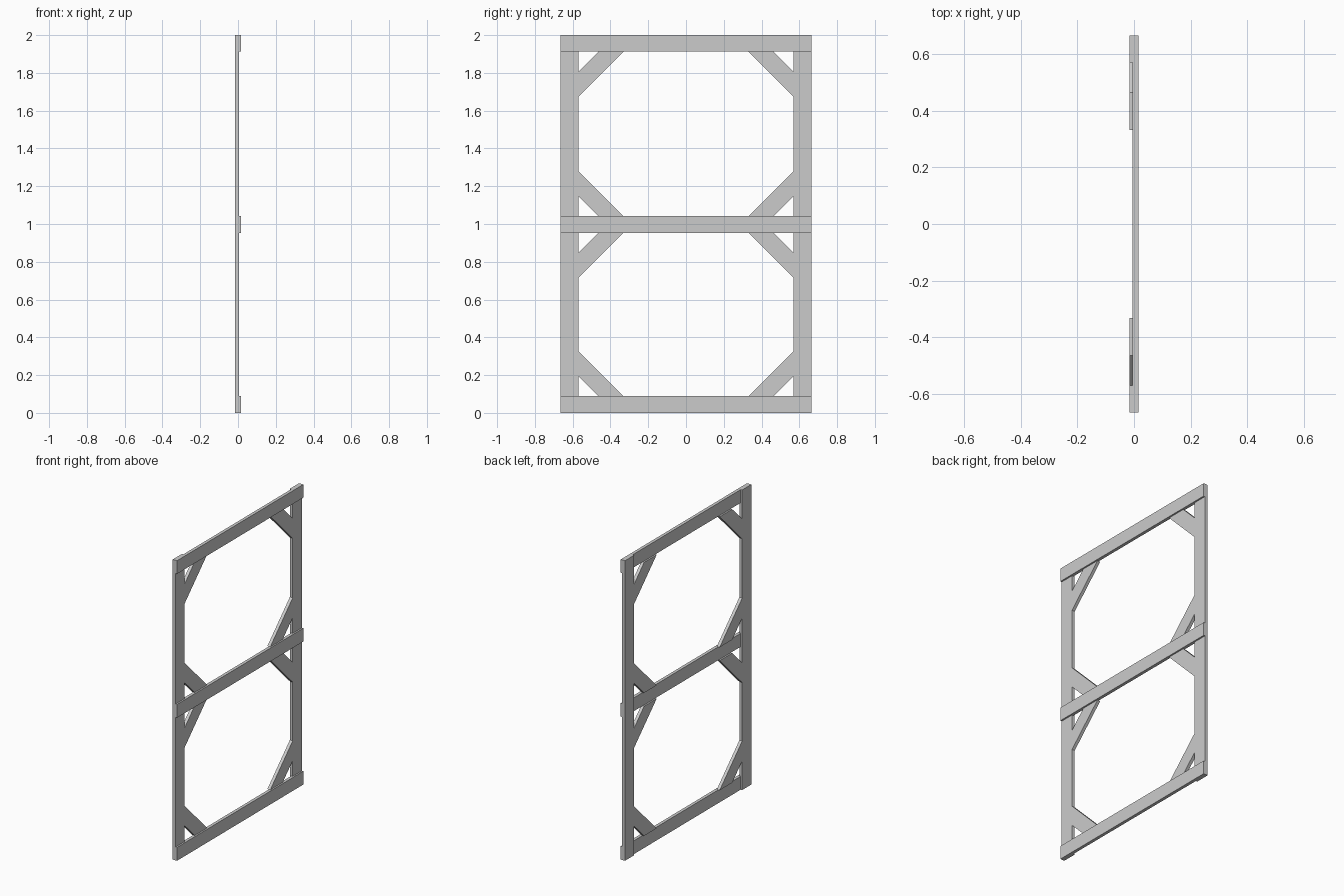
import bpy
import bmesh

if "Cube" in bpy.data.objects:
    bpy.data.objects.remove(bpy.data.objects["Cube"])

# Overall sizes: thin timber frame lying in the y-z plane
HALF_Y, POST_IN = 0.665, 0.569
BACK, FRONT = -0.0158, 0.0158
POST_FRONT, RAIL_BACK = 0.0053, -0.0053
RAILS = {"bottom_rail": (0.0, 0.089),
         "middle_rail": (0.953, 1.042),
         "top_rail": (1.912, 2.0)}


def prism(name, profile, x0, x1):
    """Extrude a closed (y, z) profile from x0 to x1."""
    bm = bmesh.new()
    face = bm.faces.new([bm.verts.new((x0, y, z)) for y, z in profile])
    ext = bmesh.ops.extrude_face_region(bm, geom=[face])
    verts = [v for v in ext["geom"] if isinstance(v, bmesh.types.BMVert)]
    bmesh.ops.translate(bm, verts=verts, vec=(x1 - x0, 0, 0))
    bmesh.ops.recalc_face_normals(bm, faces=bm.faces)
    mesh = bpy.data.meshes.new(name)
    bm.to_mesh(mesh)
    bm.free()
    obj = bpy.data.objects.new(name, mesh)
    bpy.context.collection.objects.link(obj)
    return obj


def rect(y0, y1, z0, z1):
    return [(y0, z0), (y1, z0), (y1, z1), (y0, z1)]


# Horizontal rails, lapped proud of the posts
for name, (z0, z1) in RAILS.items():
    prism(name, rect(-HALF_Y, HALF_Y, z0, z1), RAIL_BACK, FRONT)

# Corner braces: (rail edge height, direction away from the rail)
corners = [(RAILS["bottom_rail"][1], 1), (RAILS["middle_rail"][0], -1),
           (RAILS["middle_rail"][1], 1), (RAILS["top_rail"][0], -1)]
OUTER, INNER = 0.237, 0.105

for side, s in (("left", -1), ("right", 1)):
    # Full-height post
    prism(f"{side}_post", rect(s * POST_IN, s * HALF_Y, 0, 2), BACK, POST_FRONT)
    for i, (z, d) in enumerate(corners):
        # 45 degree brace between post and rail
        profile = [(s * POST_IN, z + d * INNER), (s * POST_IN, z + d * OUTER),
                   (s * (POST_IN - OUTER), z), (s * (POST_IN - INNER), z)]
        prism(f"{side}_brace_{i + 1}", profile, BACK, POST_FRONT)
